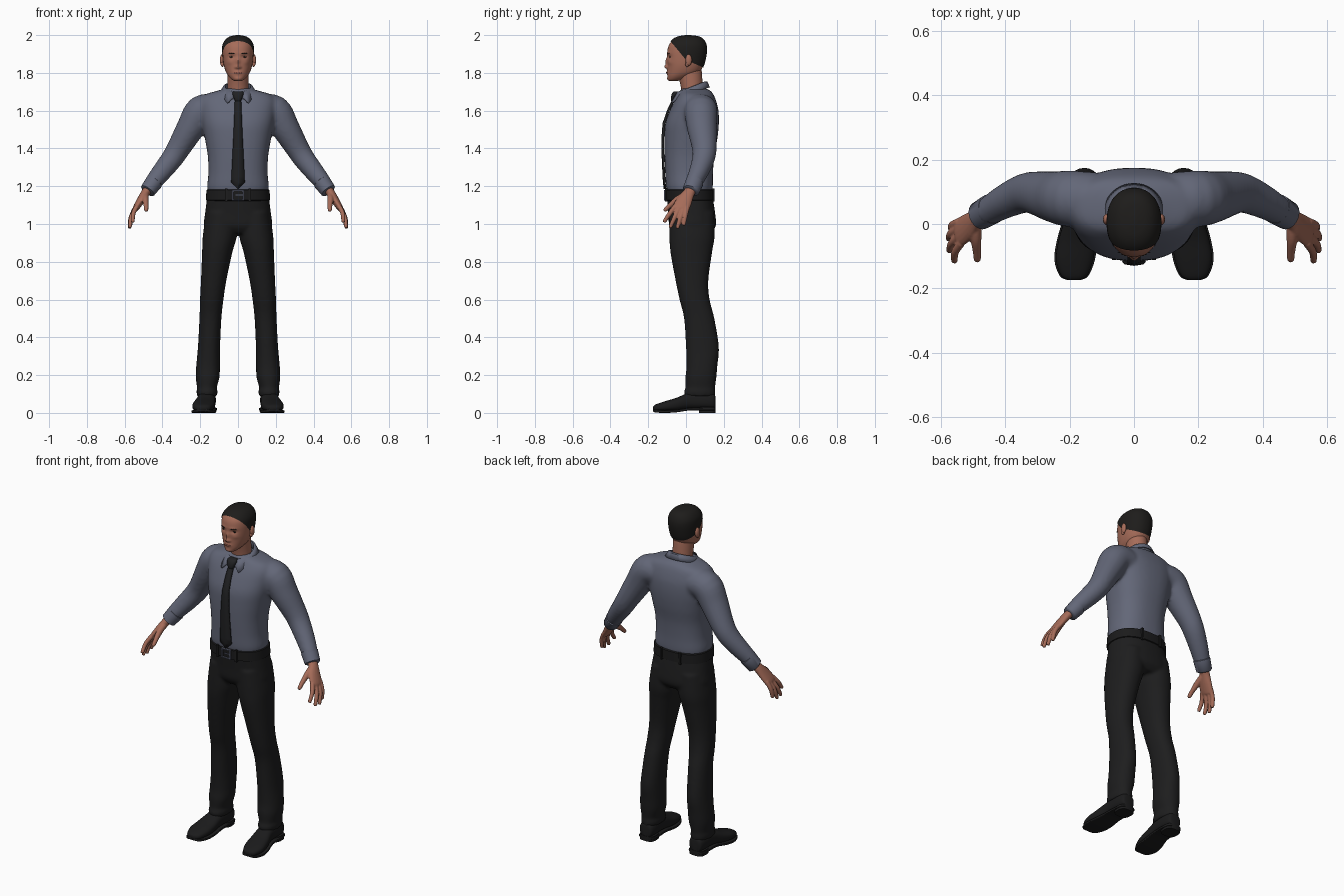
import bpy, bmesh, math
from mathutils import Vector, Matrix

if "Cube" in bpy.data.objects:
    bpy.data.objects.remove(bpy.data.objects["Cube"])


def mat(name, r, g, b):
    m = bpy.data.materials.new(name)
    m.diffuse_color = (r, g, b, 1)
    m.use_nodes = True
    m.node_tree.nodes["Principled BSDF"].inputs["Base Color"].default_value = m.diffuse_color
    return m


SKIN = mat("skin", .38, .15, .10)
LIP = mat("lip", .27, .095, .07)
HAIR = mat("dark hair", .013, .012, .011)
SHIRT = mat("shirt grey blue", .125, .136, .188)
TROUSER = mat("trouser black", .0125, .0125, .013)
LEATHER = mat("black leather", .011, .011, .0115)
TIE = mat("tie black", .015, .0155, .017)
METAL = mat("buckle steel", .10, .11, .16)


def finish(bm, name, material, voxel=0, smooth=0, solid=0, angle=50):
    bmesh.ops.recalc_face_normals(bm, faces=bm.faces)
    me = bpy.data.meshes.new(name)
    bm.to_mesh(me)
    bm.free()
    me.materials.append(material)
    me.shade_smooth()
    if angle:
        me.set_sharp_from_angle(angle=math.radians(angle))
    ob = bpy.data.objects.new(name, me)
    bpy.context.collection.objects.link(ob)
    if solid:
        m = ob.modifiers.new("thickness", 'SOLIDIFY')
        m.thickness, m.offset = solid, 0
    if voxel:
        m = ob.modifiers.new("blend", 'REMESH')
        m.mode, m.voxel_size, m.use_smooth_shade = 'VOXEL', voxel, True
    if smooth:
        m = ob.modifiers.new("relax", 'SMOOTH')
        m.factor, m.iterations = .5, smooth
    return ob


def spline(rows, sub):
    """Catmull-Rom through rows of numbers."""
    if sub < 2:
        return rows
    out = []
    for i in range(len(rows) - 1):
        quad = [rows[max(i - 1, 0)], rows[i], rows[i + 1], rows[min(i + 2, len(rows) - 1)]]
        for k in range(sub):
            t = k / sub
            out.append([.5 * (2 * b + (c - a) * t + (2 * a - 5 * b + 4 * c - d) * t * t
                              + (3 * b - a - 3 * c + d) * t ** 3) for a, b, c, d in zip(*quad)])
    return out + [list(rows[-1])]


def loft(bm, rings, n=32, p=2.0):
    """Skin superellipse rings given as (centre, half axis u, half axis v)."""
    loops = []
    for c, u, v in rings:
        loop = []
        for i in range(n):
            a = 2 * math.pi * i / n
            cu, sv = math.cos(a), math.sin(a)
            loop.append(bm.verts.new(c + u * math.copysign(abs(cu) ** (2 / p), cu)
                                     + v * math.copysign(abs(sv) ** (2 / p), sv)))
        loops.append(loop)
    for a, b in zip(loops, loops[1:]):
        for i in range(n):
            j = (i + 1) % n
            bm.faces.new((a[i], a[j], b[j], b[i]))
    bm.faces.new(loops[0])
    bm.faces.new(loops[-1])


def stack(bm, rows, sub=4, n=40, p=2.2):
    """Upright form, rows of (z, left x, right x, front y, back y)."""
    loft(bm, [(Vector(((l + r) / 2, (f + b) / 2, z)), Vector(((r - l) / 2, 0, 0)),
               Vector((0, (b - f) / 2, 0))) for z, l, r, f, b in spline(rows, sub)], n, p)


def even(rows):
    return [(z, -w, w, f, b) for z, w, f, b in rows]


def tube(bm, pts, s=1, sub=4, n=24, p=2.0):
    """Limb, rows of (x, y, z, radius along y, radius across), mirrored by s."""
    pts = spline(pts, sub)
    pos = [Vector((q[0] * s, q[1], q[2])) for q in pts]
    rings = []
    for i, q in enumerate(pts):
        t = (pos[min(i + 1, len(pos) - 1)] - pos[max(i - 1, 0)]).normalized()
        u = Vector((0, 1, 0))
        u = (u - t * u.dot(t)).normalized()
        rings.append((pos[i], u * q[3], t.cross(u) * q[4]))
    loft(bm, rings, n, p)


def blob(bm, centre, size):
    bmesh.ops.create_uvsphere(bm, u_segments=20, v_segments=12, radius=1,
                              matrix=Matrix.Translation(centre) @ Matrix.Diagonal((*size, 1)))


# Shirt: torso and sleeves blended together
TORSO = [(1.165, .158, -.098, .138), (1.20, .163, -.106, .142), (1.27, .157, -.110, .143),
         (1.36, .160, -.114, .150), (1.45, .175, -.115, .166), (1.53, .190, -.110, .174),
         (1.60, .200, -.086, .172), (1.65, .200, -.062, .160), (1.685, .175, -.040, .146),
         (1.705, .110, -.032, .130), (1.718, .068, -.028, .105)]
ARM = [(.12, .075, 1.605, .085, .08), (.195, .078, 1.597, .088, .085), (.247, .084, 1.515, .080, .076),
       (.312, .097, 1.405, .066, .063), (.350, .092, 1.345, .060, .058), (.405, .067, 1.275, .052, .052),
       (.448, .042, 1.222, .045, .045), (.460, .036, 1.207, .043, .043)]
bm = bmesh.new()
stack(bm, even(TORSO), p=2.4)
for s in (-1, 1):
    tube(bm, ARM, s)
finish(bm, "shirt", SHIRT, voxel=.01, smooth=6, angle=0)

bm = bmesh.new()
for s in (-1, 1):
    tube(bm, [(.440, .048, 1.228, .040, .040), (.443, .046, 1.224, .048, .047),
              (.478, .026, 1.176, .045, .042), (.481, .024, 1.172, .036, .034)], s, sub=1)
finish(bm, "cuffs", SHIRT)

# Folded collar with two points
bm = bmesh.new()
prev = None
for i in range(61):
    a = -math.pi / 2 + .25 + (2 * math.pi - .5) * i / 60
    d = min(a + math.pi / 2, 1.5 * math.pi - a)
    w = math.exp(-((d - .65) / .25) ** 2)
    c, s = math.cos(a), math.sin(a)
    top = 1.725 + .028 * s
    col = [bm.verts.new(q) for q in ((.066 * c, .03 + .07 * s, top - .04), (.069 * c, .03 + .073 * s, top),
                                     (.077 * c, .03 + .081 * s, top - .002),
                                     (.094 * c, .03 + .094 * s - .03 * w, top - .03 - .032 * w))]
    if prev:
        for k in range(3):
            bm.faces.new((prev[k], prev[k + 1], col[k + 1], col[k]))
    prev = col
finish(bm, "collar", SHIRT, solid=.006)


# Tie blade follows the chest, knot above
def chest(z):
    for a, b in zip(TORSO, TORSO[1:]):
        if z <= b[0]:
            return a[2] + (b[2] - a[2]) * (z - a[0]) / (b[0] - a[0])


bm = bmesh.new()
prev = None
for z, w in spline([(1.67, .015), (1.60, .018), (1.50, .022), (1.40, .027), (1.30, .032)], 3) + \
        [(1.25, .034), (1.22, .036), (1.187, .001)]:
    y = chest(z) - .006
    row = [bm.verts.new((x * w, y - (.004 if x == 0 else 0), z)) for x in (-1, 0, 1)]
    if prev:
        for k in range(2):
            bm.faces.new((prev[k], prev[k + 1], row[k + 1], row[k]))
    prev = row
finish(bm, "tie", TIE, solid=.010)
bm = bmesh.new()
stack(bm, even([(1.652, .016, -.078, -.045), (1.665, .022, -.080, -.040), (1.690, .030, -.075, -.030),
                (1.702, .026, -.064, -.030)]), sub=2, n=20, p=2.6)
finish(bm, "tie_knot", TIE)

# Trousers: hips and two legs
LEG = [(1.06, .005, .168, -.088, .148), (.94, .006, .186, -.088, .152), (.85, .030, .190, -.082, .138),
       (.70, .062, .196, -.055, .118), (.60, .077, .201, -.034, .125), (.50, .088, .204, -.010, .150),
       (.35, .095, .212, .000, .174), (.25, .096, .221, .003, .166), (.19, .098, .224, -.003, .161),
       (.135, .112, .217, -.002, .154), (.115, .108, .220, -.010, .156), (.088, .112, .216, -.008, .154)]
bm = bmesh.new()
stack(bm, even([(1.15, .162, -.102, .140), (1.06, .174, -.094, .154), (.99, .180, -.088, .158),
                (.95, .150, -.060, .130)]), p=2.4)
for s in (-1, 1):
    stack(bm, [(z, l * s, r * s, f, b) for z, l, r, f, b in LEG])
finish(bm, "trousers", TROUSER, voxel=.009, smooth=3, angle=0)

# Belt, loops and buckle
bm = bmesh.new()
stack(bm, even([(1.122, .160, -.098, .140), (1.126, .170, -.108, .150), (1.180, .167, -.110, .148),
                (1.184, .158, -.098, .140)]), sub=1, n=56, p=2.4)
finish(bm, "belt", LEATHER)


def box(bm, centre, size):
    bmesh.ops.create_cube(bm, size=1, matrix=Matrix.Translation(centre) @ Matrix.Diagonal((*size, 1)))


bm = bmesh.new()
for s in (-1, 1):
    box(bm, (s * .062, -.104, 1.153), (.012, .014, .070))
    box(bm, (s * .062, .145, 1.153), (.012, .014, .070))
finish(bm, "belt_loops", TROUSER)
bm = bmesh.new()
for s in (-1, 1):
    box(bm, (s * .027, -.112, 1.153), (.007, .010, .056))
    box(bm, (0, -.112, 1.153 + s * .025), (.054, .010, .006))
box(bm, (.006, -.113, 1.153), (.040, .006, .006))
finish(bm, "buckle", METAL)

# Shoes: upper, sole and heel, rows of (y, centre x, half width, bottom z, top z)
SHOE = [(-.174, .186, .016, .014, .034), (-.160, .186, .040, .009, .045), (-.11, .184, .058, .007, .062),
        (-.05, .177, .057, .010, .080), (.02, .168, .048, .020, .108), (.10, .165, .048, .020, .115),
        (.145, .165, .040, .020, .105), (.155, .165, .026, .022, .09)]


def shoe_part(bm, rows, s, p, sub):
    loft(bm, [(Vector((x * s, y, (b + t) / 2)), Vector((w, 0, 0)), Vector((0, 0, (t - b) / 2)))
              for y, x, w, b, t in spline(rows, sub)], 28, p)


bm = bmesh.new()
for s in (-1, 1):
    shoe_part(bm, SHOE, s, 2.5, 4)
    shoe_part(bm, [(y, x, w + .005, b - .007, b + .007) for y, x, w, b, t in SHOE], s, 8, 4)
    stack(bm, [(z, s * .118, s * .212, .068, .157) for z in (0, .03)], 1, 28, 3)
finish(bm, "shoes", LEATHER)

# Hands: palm, four fingers and thumb
HAND = [[(.462, .034, 1.20, .030, .024), (.490, .016, 1.165, .031, .023), (.515, -.008, 1.125, .042, .021),
         (.540, -.026, 1.085, .045, .017), (.546, -.030, 1.072, .036, .012)],
        [(.490, .000, 1.155, .018, .018), (.490, -.045, 1.130, .018, .017), (.487, -.085, 1.098, .013, .013),
         (.486, -.110, 1.074, .011, .011), (.486, -.116, 1.068, .005, .005)]]
FINGERS = [((.536, -.058, 1.092), (.557, -.114, 1.014)), ((.543, -.038, 1.080), (.572, -.082, .986)),
           ((.546, -.015, 1.078), (.574, -.045, .982)), ((.541, .006, 1.090), (.568, -.012, .998))]
for base, tip in FINGERS:
    b, t = Vector(base), Vector(tip)
    mid = (b + t) / 2 + Vector((.008, 0, .002))
    HAND.append([(*b, .014, .013), (*mid, .0125, .012), (*t, .010, .010), (*(t + (t - mid) * .12), .005, .005)])
bm = bmesh.new()
for s in (-1, 1):
    for part in HAND:
        tube(bm, part, s, sub=4, n=16)
finish(bm, "hands", SKIN, voxel=.004, smooth=3, angle=0)

# Head: lofted skull with sculpted bumps of (x, z, depth, x spread, z spread)
SKULL = even([(1.757, .016, -.086, -.045), (1.764, .032, -.094, -.015), (1.782, .050, -.098, .030),
              (1.805, .064, -.098, .072), (1.84, .075, -.098, .092), (1.88, .080, -.100, .103),
              (1.92, .082, -.098, .108), (1.95, .078, -.089, .104), (1.975, .062, -.068, .090),
              (1.989, .040, -.040, .066), (1.995, .010, -.005, .025)])
BUMPS = [(0, 1.832, .016, .011, .010), (0, 1.858, .010, .009, .020), (0, 1.802, .005, .022, .010),
         (0, 1.768, .004, .020, .010)]
for s in (-1, 1):
    BUMPS += [(s * .033, 1.885, -.008, .017, .010), (s * .030, 1.905, .003, .020, .007),
              (s * .013, 1.829, .005, .006, .006), (s * .045, 1.855, .003, .015, .012)]


def skull():
    bm = bmesh.new()
    stack(bm, SKULL, sub=8, n=96, p=2.2)
    for v in bm.verts:
        if v.co.y < -.03:
            x, z = v.co.x, v.co.z
            v.co.y -= sum(h * math.exp(-((x - bx) / sx) ** 2 - ((z - bz) / sz) ** 2)
                          for bx, bz, h, sx, sz in BUMPS)
    return bm


bm = skull()
face = [v.co.copy() for v in bm.verts if v.co.y < -.03]
finish(bm, "head", SKIN)

bm = bmesh.new()
stack(bm, even([(1.66, .056, -.018, .090), (1.73, .056, -.028, .088), (1.80, .056, -.045, .084),
                (1.83, .055, -.045, .080)]), p=2)
finish(bm, "neck", SKIN)
bm = bmesh.new()
for s in (-1, 1):
    blob(bm, (s * .085, .014, 1.868), (.011, .017, .030))
    blob(bm, (s * .083, .006, 1.846), (.009, .010, .014))
finish(bm, "ears", SKIN)

# Hair: enlarged scalp trimmed by a forehead plane and a nape plane
bm = skull()
bmesh.ops.scale(bm, vec=(1.037, 1.037, 1.037), verts=bm.verts,
                space=Matrix.Translation((0, -.005, -1.87)))
for co, no in (((0, -.077, 1.962), (0, .097, .080)), ((0, .0, 1.868), (0, .045, .105))):
    bmesh.ops.bisect_plane(bm, geom=bm.verts[:] + bm.edges[:] + bm.faces[:], plane_co=co,
                           plane_no=Vector(no).normalized(), clear_inner=True)
finish(bm, "hair", HAIR)


# Eyes, brows and lips set on the face surface
def on_face(x, z):
    return min(face, key=lambda c: (c.x - x) ** 2 + (c.z - z) ** 2).y


bm = bmesh.new()
for s in (-1, 1):
    blob(bm, (s * .033, on_face(s * .033, 1.884), 1.884), (.012, .003, .0045))
    for x in (.022, .032, .042):
        blob(bm, (s * x, on_face(s * x, 1.902), 1.902), (.009, .002, .0028))
finish(bm, "eyes_and_brows", HAIR)
bm = bmesh.new()
for x in (-.011, 0, .011):
    blob(bm, (x, on_face(x, 1.801), 1.801), (.010, .003, .0045))
finish(bm, "lips", LIP)
